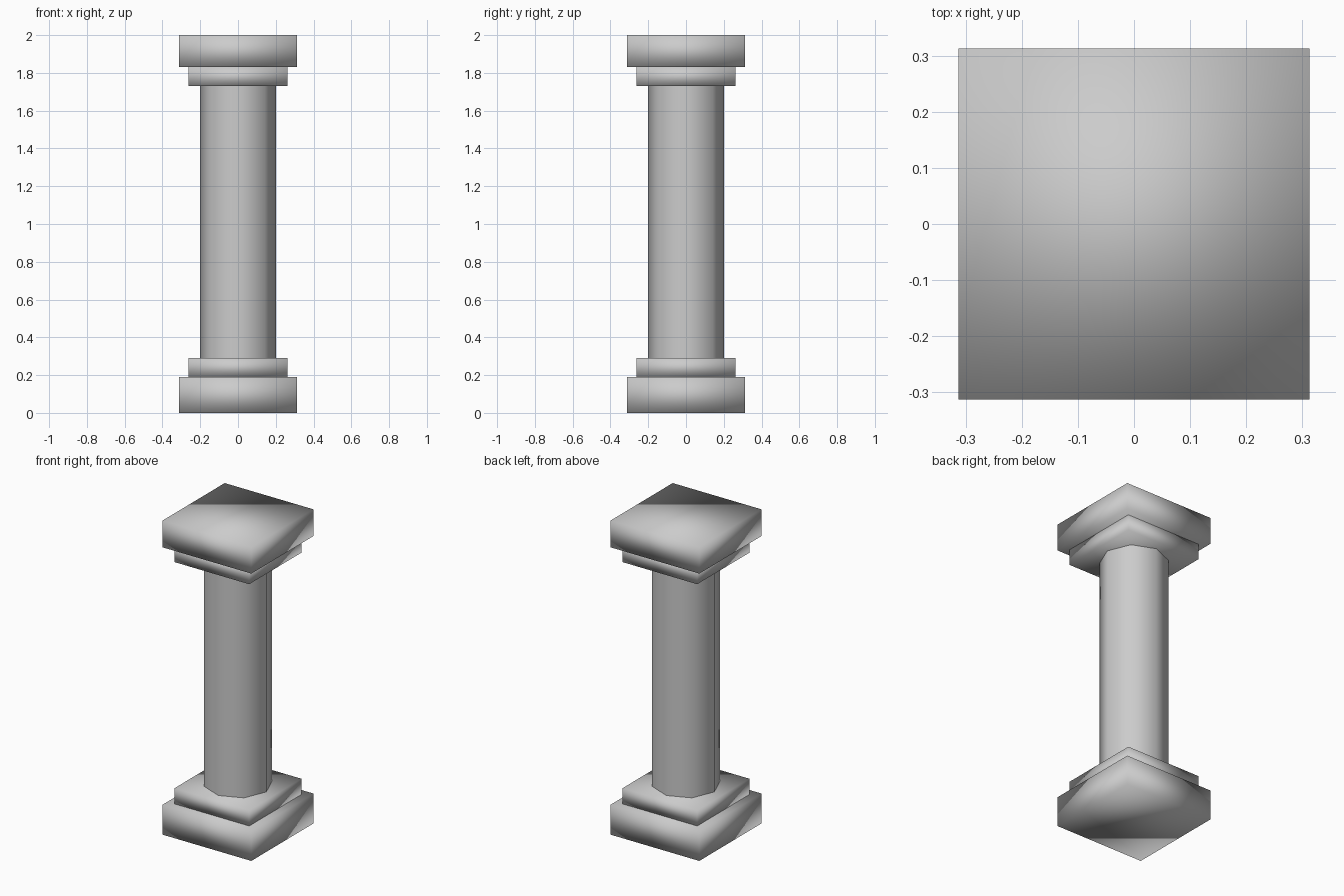
import bpy

cube = bpy.data.objects.get("Cube")
if cube:
    bpy.data.objects.remove(cube, do_unlink=True)

# Single stone colour
stone = bpy.data.materials.new("grey stone")
stone.use_nodes = True
colour = (0.6, 0.6, 0.6, 1)
stone.diffuse_color = colour
stone.node_tree.nodes["Principled BSDF"].inputs["Base Color"].default_value = colour


def finish(name):
    """Name the active object, apply its scale, colour it and smooth it."""
    obj = bpy.context.object
    obj.name = name
    bpy.ops.object.transform_apply(location=False, rotation=False, scale=True)
    obj.data.materials.append(stone)
    bpy.ops.object.shade_smooth()


def slab(name, half, low, high):
    """Square slab between two heights, softly shaded across its edges."""
    bpy.ops.mesh.primitive_cube_add(size=1, location=(0, 0, (low + high) / 2))
    bpy.context.object.scale = (2 * half, 2 * half, high - low)
    finish(name)


# Base and capital slabs
WIDE, NARROW = 0.313, 0.263
slab("base_plinth", WIDE, 0, 0.19)
slab("base_step", NARROW, 0.19, 0.29)
slab("capital_step", NARROW, 1.73, 1.83)
slab("capital_slab", WIDE, 1.83, 2)

# Eight-sided shaft, corners on the axes, open where it meets the slabs
bpy.ops.mesh.primitive_cylinder_add(vertices=8, radius=0.2, depth=1.44,
                                    end_fill_type='NOTHING', location=(0, 0, 1.01))
finish("shaft")
